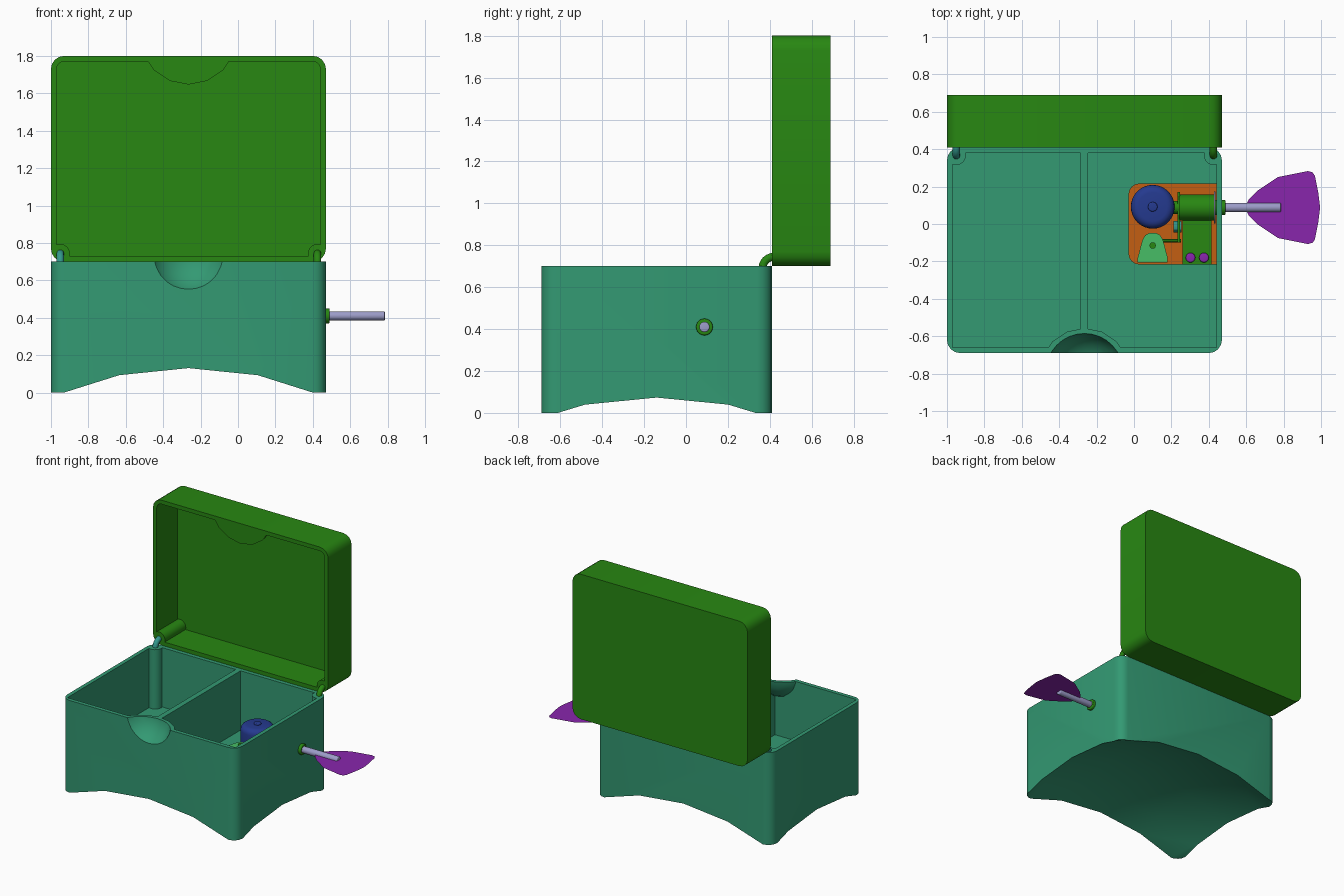
import bpy, bmesh, math
from mathutils import Matrix, Vector

cube = bpy.data.objects.get("Cube")
if cube:
    bpy.data.objects.remove(cube, do_unlink=True)


def material(name, *rgb):
    m = bpy.data.materials.new(name)
    m.use_nodes = True
    m.diffuse_color = (*rgb, 1)
    m.node_tree.nodes["Principled BSDF"].inputs["Base Color"].default_value = (*rgb, 1)
    return m


SEA = material("sea green", .033, .32, .171)
GREEN = material("leaf green", .021, .243, .006)
TEAL = material("teal", .033, .32, .27)
ORANGE = material("orange", .546, .112, .006)
PURPLE = material("purple", .246, .019, .413)
BLUE = material("navy blue", .018, .042, .275)
MINT = material("light green", .063, .515, .133)
GREY = material("lilac grey", .332, .332, .578)


def finish(name, bm, mat):
    bmesh.ops.recalc_face_normals(bm, faces=bm.faces)
    mesh = bpy.data.meshes.new(name)
    bm.to_mesh(mesh)
    bm.free()
    mesh.materials.append(mat)
    ob = bpy.data.objects.new(name, mesh)
    bpy.context.collection.objects.link(ob)
    return ob


def box(name, mat, lo, hi, radius=0, axis=2):
    """Box between two corners, with the edges along one axis rounded."""
    bm = bmesh.new()
    lo, hi = Vector(lo), Vector(hi)
    size = hi - lo
    bmesh.ops.create_cube(bm, size=1, matrix=Matrix.Translation((lo + hi) / 2) @ Matrix.Diagonal((*size, 1)))
    if radius:
        edges = [e for e in bm.edges
                 if abs(e.verts[0].co[axis] - e.verts[1].co[axis]) > size[axis] * .9]
        bmesh.ops.bevel(bm, geom=edges, offset=radius, segments=4, profile=.5, affect='EDGES')
    return finish(name, bm, mat)


def rod(name, mat, start, end, radius, sides=24, round_rim=0):
    """Cylinder between two points."""
    bm = bmesh.new()
    a, b = Vector(start), Vector(end)
    turn = (b - a).to_track_quat('Z', 'Y').to_matrix().to_4x4()
    bmesh.ops.create_cone(bm, cap_ends=True, segments=sides, radius1=radius, radius2=radius,
                          depth=(b - a).length, matrix=Matrix.Translation((a + b) / 2) @ turn)
    if round_rim:
        rims = [e for f in bm.faces if len(f.verts) > 4 for e in f.edges]
        bmesh.ops.bevel(bm, geom=rims, offset=round_rim, segments=4, profile=.5, affect='EDGES')
    return finish(name, bm, mat)


def ball(name, mat, center, radius, segments):
    """Sphere with its poles along x."""
    bm = bmesh.new()
    bmesh.ops.create_uvsphere(bm, u_segments=segments, v_segments=segments // 2, radius=radius,
                              matrix=Matrix.Translation(center) @ Matrix.Rotation(math.pi / 2, 4, 'Y'))
    return finish(name, bm, mat)


def plate(name, mat, points, z, height=0):
    """Flat outline, optionally extruded upward."""
    bm = bmesh.new()
    face = bm.faces.new([bm.verts.new((x, y, z)) for x, y in points])
    if height:
        top = bmesh.ops.extrude_face_region(bm, geom=[face])["geom"]
        bmesh.ops.translate(bm, vec=(0, 0, height), verts=[v for v in top if isinstance(v, bmesh.types.BMVert)])
    return finish(name, bm, mat)


def cut(target, *cutters):
    for cutter in cutters:
        mod = target.modifiers.new("cut", 'BOOLEAN')
        mod.operation, mod.solver, mod.object = 'DIFFERENCE', 'EXACT', cutter
        bpy.context.view_layer.objects.active = target
        bpy.ops.object.modifier_apply(modifier=mod.name)
        bpy.data.objects.remove(cutter, do_unlink=True)


L, R, F, B, TOP, LID_TOP, LID_BACK = -1, .47, -.69, .41, .7, 1.8, .69
MID_X, MID_Y, WALL, FLOOR = -.265, -.14, .03, .25
HINGES = ((-.95, TEAL, "left"), (.425, GREEN, "right"))

# Body: two compartments, thumb scoop and domed underside
body = box("box_body", SEA, (L, F, 0), (R, B, TOP), .07)
for lo, hi in ((L + WALL, MID_X - .02), (MID_X + .02, R - WALL)):
    cavity = box("cavity", SEA, (lo, F + WALL, FLOOR), (hi, B - WALL, TOP + .1))
    cut(cavity, ball("scoop_backing", SEA, (MID_X, -.792, .735), .242, 16))
    for x, _, _ in HINGES:
        if lo - .1 < x < hi + .1:
            cut(cavity, rod("post", SEA, (x, .365, 0), (x, .365, 1), .05))
    cut(body, cavity)
cut(body, ball("scoop", SEA, (MID_X, -.792, .735), .21, 32),
    ball("dome", SEA, (MID_X, MID_Y, .222 - 1.9), 1.9, 32))

# Lid standing open, hollow toward the front
lid = box("lid", GREEN, (L, B, TOP), (R, LID_BACK, LID_TOP), .07, 1)
hollow = box("hollow", GREEN, (L + WALL, B - .1, TOP + WALL), (R - WALL, LID_BACK - WALL, LID_TOP - WALL), .04, 1)
cut(hollow, ball("lid_bump", GREEN, (MID_X, B - .035, 1.902), .262, 16))
for x, _, _ in HINGES:
    cut(hollow, rod("socket", GREEN, (x, 0, .745), (x, 1, .745), .05))
cut(lid, hollow)

# Elbow hinges
for x, mat, side in HINGES:
    curve = bpy.data.curves.new(side + "_hinge", 'CURVE')
    curve.dimensions = '3D'
    curve.bevel_depth, curve.bevel_resolution, curve.use_fill_caps = .02, 3, True
    path = [(x, .365, TOP - .04)]
    path += [(x, B + .01 - .055 * math.cos(t), TOP - .01 + .055 * math.sin(t))
             for t in [math.pi / 12 * i for i in range(7)]]
    path += [(x, B + .05, TOP + .045)]
    spline = curve.splines.new('POLY')
    spline.points.add(len(path) - 1)
    for p, co in zip(spline.points, path):
        p.co = (*co, 1)
    curve.materials.append(mat)
    bpy.context.collection.objects.link(bpy.data.objects.new(side + "_hinge", curve))

# Winding shaft and key
SY, SZ = .088, .41
rod("shaft", GREY, (.4, SY, SZ), (.785, SY, SZ), .025, 16, .006)
rod("shaft_bushing", GREEN, (.42, SY, SZ), (.49, SY, SZ), .04, 24, .006)
half = [(.6, .015), (.615, .045), (.66, .09), (.77, .163), (.93, .195), (.955, .188), (.967, .17), (.985, .08)]
key = [(x, SY + d) for x, d in half] + [(.995, SY)] + [(x, SY - d) for x, d in reversed(half)]
plate("winding_key", PURPLE, key, SZ)

# Base plate of the movement, rounded on the left only
base = box("movement_base", ORANGE, (-.03, -.217, FLOOR), (.54, .217, .28), .06)
cut(base, box("trim", ORANGE, (.445, -1, 0), (1, 1, 1)))

# Spring housing
rod("spring_housing", BLUE, (.1, .092, .28), (.1, .092, .5), .117, 32, .04)
rod("spring_hub", BLUE, (.1, .092, .49), (.1, .092, .512), .026, 12, .006)

# Drum, end flanges and comb
rod("drum", GREEN, (.24, SY, SZ), (.43, SY, SZ), .07, 32)
rod("drum_flange", GREY, (.427, SY, SZ), (.437, SY, SZ), .085, 32)
rod("drum_axle", GREEN, (.2, SY, SZ), (.25, SY, SZ), .035, 16)
box("drum_bracket", GREEN, (.232, -.1, .28), (.246, .17, .44))
box("comb_block", GREEN, (.26, -.217, .28), (.415, -.14, .4))
box("comb", GREEN, (.26, -.217, .4), (.415, .022, .42))
for i, x in enumerate((.302, .374)):
    rod(f"comb_screw_{i + 1}", PURPLE, (x, -.18, .41), (x, -.18, .44), .026, 16, .008)

# Governor housing and gear
side = [(.08, -.205), (.08, -.18), (.055, -.085), (.04, -.06), (.015, -.047)]
plate("governor", MINT, [(.1 + x, y) for x, y in side] + [(.1 - x, y) for x, y in reversed(side)], .28, .13)
rod("governor_pin", GREEN, (.1, -.115, .4), (.1, -.115, .425), .017, 12)
rod("governor_arm", GREEN, (.15, -.09, .38), (.25, -.09, .38), .01, 8)
rod("governor_gear", TEAL, (.21, -.015, .38), (.255, -.015, .38), .03, 12)

# Smooth the rounded surfaces, keep hard edges
bpy.ops.object.select_all(action='DESELECT')
for ob in bpy.context.collection.objects:
    if ob.type == 'MESH':
        ob.select_set(True)
bpy.context.view_layer.objects.active = body
bpy.ops.object.shade_smooth_by_angle(angle=math.radians(30))
